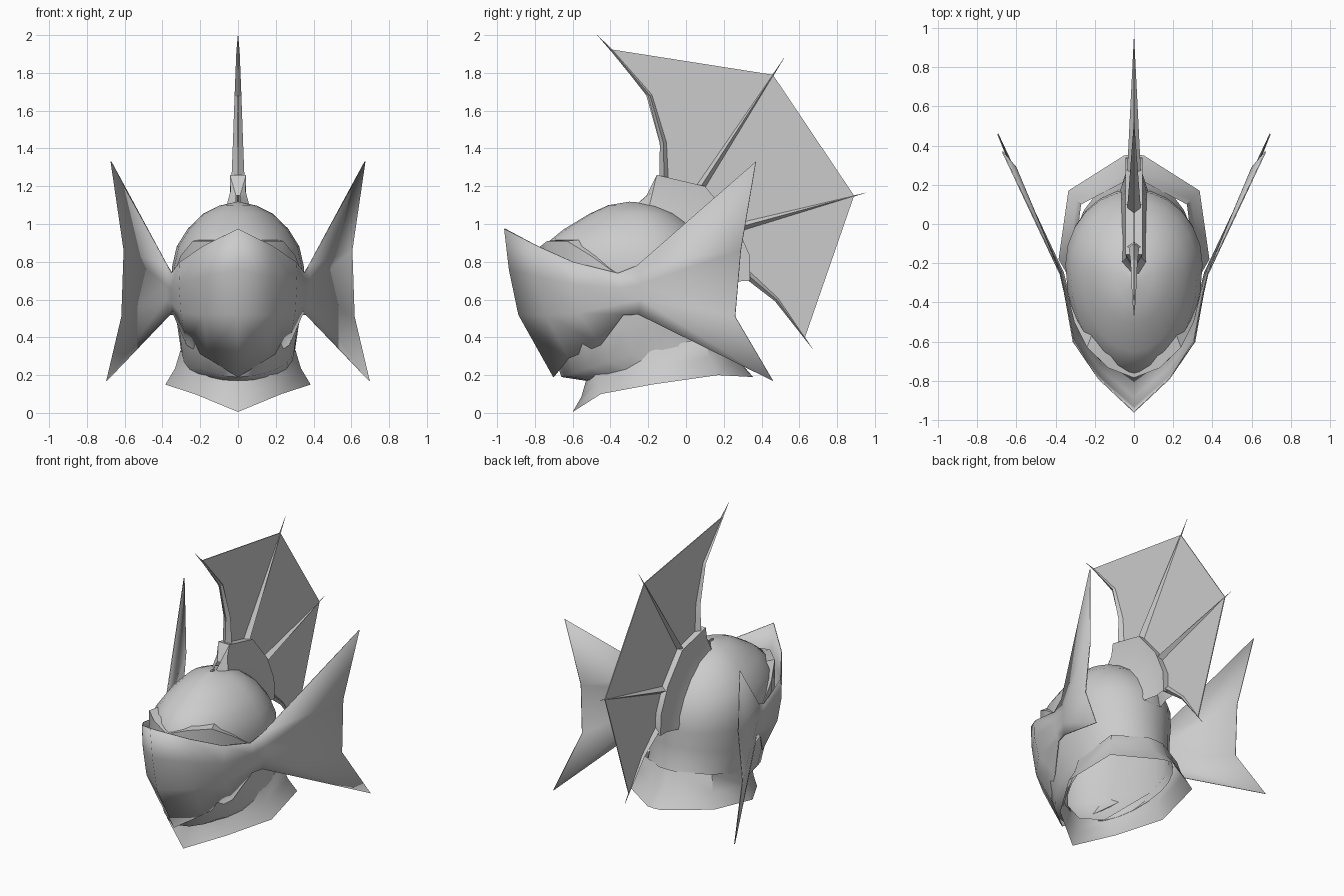
import bpy, math
from mathutils import Vector

old = bpy.data.objects.get("Cube")
if old:
    bpy.data.objects.remove(old, do_unlink=True)

steel = bpy.data.materials.new("grey steel")
steel.use_nodes = True
GREY = (0.6, 0.6, 0.6, 1)
steel.diffuse_color = GREY
steel.node_tree.nodes["Principled BSDF"].inputs["Base Color"].default_value = GREY


def build(name, verts, faces, smooth=None, mirror=False, thickness=0):
    mesh = bpy.data.meshes.new(name)
    mesh.from_pydata(verts, [], faces)
    mesh.materials.append(steel)
    obj = bpy.data.objects.new(name, mesh)
    bpy.context.collection.objects.link(obj)
    bpy.ops.object.select_all(action="DESELECT")
    obj.select_set(True)
    bpy.context.view_layer.objects.active = obj
    bpy.ops.object.mode_set(mode="EDIT")
    bpy.ops.mesh.select_all(action="SELECT")
    bpy.ops.mesh.normals_make_consistent(inside=False)
    bpy.ops.object.mode_set(mode="OBJECT")
    if smooth:
        bpy.ops.object.shade_smooth_by_angle(angle=math.radians(smooth))
    if mirror:
        mod = obj.modifiers.new("mirror", "MIRROR")
        mod.use_clip = True
    if thickness:
        mod = obj.modifiers.new("thickness", "SOLIDIFY")
        mod.thickness = thickness
        mod.offset = 0
    return obj


def loft(name, rows, closed=False, **kw):
    """Skin a list of equally long point rows."""
    n = len(rows[0])
    verts = [p for row in rows for p in row]
    faces = []
    for r in range(len(rows) - 1):
        for i in range(n if closed else n - 1):
            j = (i + 1) % n
            faces.append((r * n + i, r * n + j, (r + 1) * n + j, (r + 1) * n + i))
    return build(name, verts, faces, **kw)


# Skull: egg-shaped rings as (front y, front z, back y, back z, half width)
def egg_ring(yf, zf, yb, zb, w, n=24):
    mid = yf + (yb - yf) * 0.6
    ring = []
    for i in range(n):
        a = 2 * math.pi * i / n
        c = math.cos(a)
        y = mid + (yb - mid if c < 0 else yf - mid) * abs(c)
        t = (y - yf) / (yb - yf)
        ring.append((w * math.sin(a), y, zf + (zb - zf) * t))
    return ring


skull_rings = [
    (-0.53, 0.17, 0.22, 0.36, 0.295),
    (-0.66, 0.19, 0.19, 0.46, 0.305),
    (-0.72, 0.38, 0.18, 0.56, 0.325),
    (-0.76, 0.62, 0.18, 0.67, 0.345),
    (-0.77, 0.77, 0.17, 0.77, 0.350),
    (-0.76, 0.88, 0.12, 0.88, 0.325),
    (-0.65, 0.97, 0.04, 0.98, 0.265),
    (-0.51, 1.055, -0.06, 1.055, 0.185),
    (-0.41, 1.10, -0.15, 1.095, 0.10),
    (-0.30, 1.118, -0.26, 1.115, 0.01),
]
loft("skull", [egg_ring(*r) for r in skull_rings], closed=True, smooth=60)

# Neck guard: flared collar with a pointed front
rim = [(0, -0.6, 0.005), (0.23, -0.45, 0.1), (0.385, -0.18, 0.15),
       (0.335, 0.17, 0.2), (0.05, 0.35, 0.19), (0, 0.355, 0.19)]
collar = [(0, -0.53, 0.17), (0.17, -0.48, 0.21), (0.305, -0.18, 0.33),
          (0.27, 0.1, 0.4), (0.06, 0.21, 0.41), (0, 0.215, 0.41)]
waist = []
for a, b in zip(rim, collar):
    p = Vector(a).lerp(Vector(b), 0.65)
    p.z = a[2] + (b[2] - a[2]) * 0.48
    waist.append(p)
loft("neck_guard", [rim, waist, collar], smooth=50, mirror=True)

# Brow ridge tucked behind the visor
brow = [(0, -0.785, 0.87), (0.13, -0.735, 0.91), (0.24, -0.63, 0.91),
        (0.305, -0.5, 0.83), (0.34, -0.36, 0.73)]
inner = [(x * 0.85, y * 0.85, z + 0.01) for x, y, z in brow]
lower = [(x, y, 0.55) for x, y, z in brow]
loft("brow_ridge", [inner, brow, lower], smooth=30, mirror=True)

# Visor sweeping back into the side wings, as columns from top to bottom
visor = [
    [(0, -0.96, 0.975), (0, -0.935, 0.76), (0, -0.885, 0.52), (0, -0.7, 0.19)],
    [(0.18, -0.79, 0.885), (0.18, -0.78, 0.72), (0.18, -0.74, 0.52), (0.16, -0.62, 0.29)],
    [(0.305, -0.6, 0.8), (0.31, -0.6, 0.68), (0.3, -0.57, 0.53), (0.27, -0.45, 0.36)],
    [(0.35, -0.36, 0.74), (0.355, -0.35, 0.66), (0.35, -0.34, 0.58), (0.34, -0.33, 0.52)],
    [(0.375, -0.26, 0.78), (0.38, -0.24, 0.68), (0.375, -0.24, 0.6), (0.36, -0.25, 0.52)],
    [(0.672, 0.37, 1.33), (0.603, 0.29, 0.86), (0.615, 0.26, 0.51), (0.695, 0.46, 0.17)],
]
loft("visor_and_wings", visor, smooth=50, mirror=True, thickness=0.006)

# Crest base: rail running over the crown and down the back
rail = [((-0.29, 1.08), (-0.21, 1.15)), ((-0.2, 1.07), (-0.155, 1.26)),
        ((0, 0.97), (0.1, 1.2)), ((0.1, 0.87), (0.26, 1.01)),
        ((0.15, 0.75), (0.335, 0.84)), ((0.18, 0.69), (0.34, 0.7))]
sections = []
for k, (low, top) in enumerate(rail):
    low, top = Vector((0, *low)), Vector((0, *top))
    slim = 0.25 if k == 0 else 1
    side = [(0.068, low), (0.04, low.lerp(top, 0.55)), (0.043, top)]
    half = [p + Vector((w * slim, 0, 0)) for w, p in side]
    sections.append(half + [Vector((-p.x, p.y, p.z)) for p in reversed(half)])
base = loft("crest_base", sections, closed=True, smooth=35)

# Fin membrane
fin = [(-0.12, 1.2), (-0.14, 1.43), (-0.21, 1.68), (-0.4, 1.925), (0.46, 1.79),
       (0.89, 1.15), (0.63, 0.4), (0.48, 0.585), (0.32, 0.74), (0.25, 0.9), (0.06, 1.12)]
build("crest_fin", [(0, y, z) for y, z in fin], [tuple(range(len(fin)))], thickness=0.006)


# Fin spines: tapered four-sided rods along a path in the centre plane
def spine(name, path, width):
    pts = [Vector((0, y, z)) for y, z in path]
    total = len(pts) - 1
    rows = []
    for i, p in enumerate(pts):
        d = (pts[min(i + 1, total)] - pts[max(i - 1, 0)]).normalized()
        across = Vector((0, -d.z, d.y))
        r = max(width * (1 - i / total), 0.001)
        rows.append([p + across * r * 0.7, p + Vector((r, 0, 0)),
                     p - across * r * 0.7, p - Vector((r, 0, 0))])
    loft(name, rows, closed=True, smooth=20)


spine("front_spine", [(-0.115, 1.2), (-0.12, 1.43), (-0.19, 1.68), (-0.385, 1.91), (-0.47, 2.0)], 0.036)
spine("upper_spine", [(0.06, 1.17), (0.52, 1.88)], 0.036)
spine("rear_spine", [(0.25, 0.975), (0.95, 1.165)], 0.036)
spine("lower_spine", [(0.28, 0.77), (0.48, 0.6), (0.67, 0.34)], 0.036)
